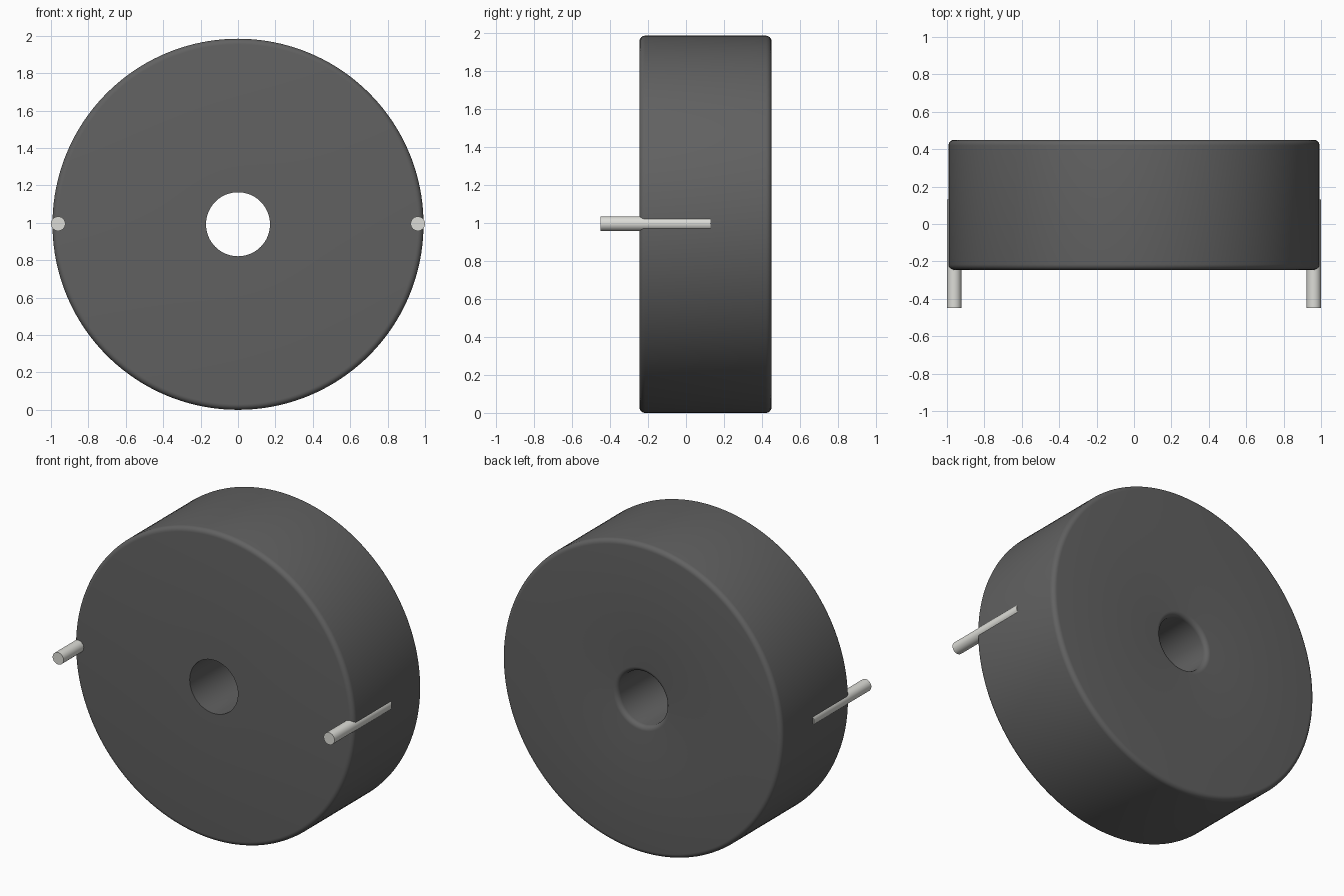
import bpy, bmesh
from math import sin, cos, pi, radians

if "Cube" in bpy.data.objects:
    bpy.data.objects.remove(bpy.data.objects["Cube"])

R, HOLE, FILLET = 0.992, 0.171, 0.03
FRONT, BACK, ZC, SEG = -0.245, 0.45, 0.992, 160


def material(name, color):
    m = bpy.data.materials.new(name)
    m.diffuse_color = (*color, 1)
    m.use_nodes = True
    m.node_tree.nodes["Principled BSDF"].inputs["Base Color"].default_value = m.diffuse_color
    return m


def arc(r, y, a0, a1, steps=6):
    # rounded corner as (radius, y) points
    return [(r + FILLET * cos(radians(a0 + (a1 - a0) * i / steps)),
             y + FILLET * sin(radians(a0 + (a1 - a0) * i / steps))) for i in range(steps + 1)]


def finish(obj, mat):
    obj.data.materials.append(mat)
    bpy.ops.object.select_all(action='DESELECT')
    obj.select_set(True)
    bpy.context.view_layer.objects.active = obj
    bpy.ops.object.shade_smooth_by_angle(angle=radians(35))


def lathe(name, profile, mat):
    # revolve a closed (radius, y) profile around the y axis
    bm = bmesh.new()
    rings = [[bm.verts.new((r * cos(2 * pi * s / SEG), y, ZC + r * sin(2 * pi * s / SEG)))
              for r, y in profile] for s in range(SEG)]
    n = len(profile)
    for s in range(SEG):
        a, b = rings[s], rings[(s + 1) % SEG]
        for i in range(n):
            j = (i + 1) % n
            bm.faces.new((a[i], a[j], b[j], b[i]))
    bmesh.ops.recalc_face_normals(bm, faces=bm.faces)
    me = bpy.data.meshes.new(name)
    bm.to_mesh(me)
    bm.free()
    obj = bpy.data.objects.new(name, me)
    bpy.context.collection.objects.link(obj)
    finish(obj, mat)


dark = material("dark_plastic", (0.12, 0.12, 0.12))
metal = material("pin_metal", (0.72, 0.72, 0.68))

# Housing: rounded outer rims, sharp front hole edge, rounded back hole edge
profile = ([(HOLE, FRONT)]
           + arc(R - FILLET, FRONT + FILLET, -90, 0)
           + arc(R - FILLET, BACK - FILLET, 0, 90)
           + arc(HOLE + FILLET, BACK - FILLET, 90, 180))
lathe("housing", profile, dark)

# Terminal pins, partly sunk into the side wall
for side, name in ((-1, "left_pin"), (1, "right_pin")):
    bpy.ops.mesh.primitive_cylinder_add(vertices=48, radius=0.0385, depth=0.58,
                                        location=(side * 0.9615, -0.16, ZC + 0.003),
                                        rotation=(pi / 2, 0, 0))
    pin = bpy.context.object
    pin.name = name
    finish(pin, metal)
